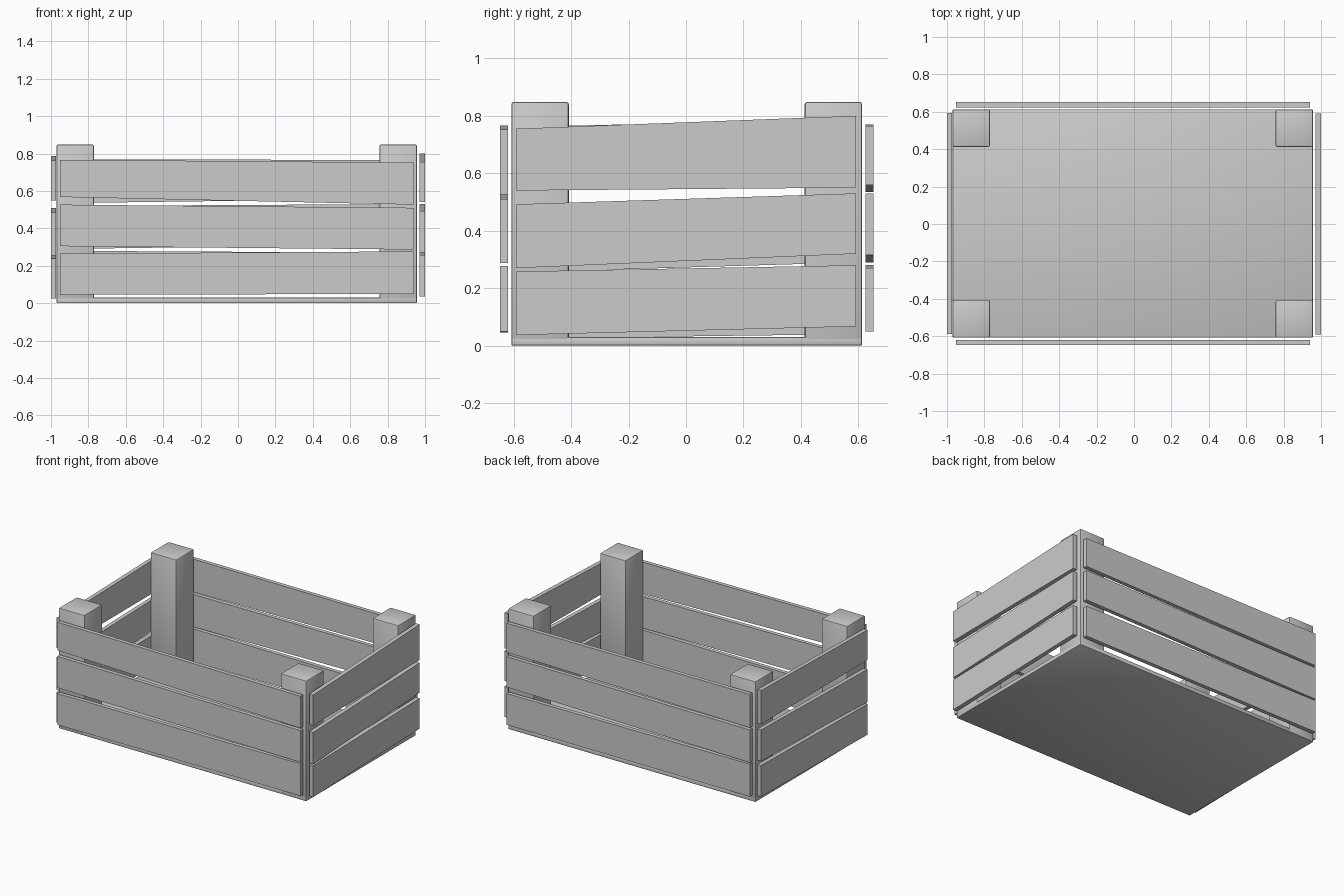
import bpy, bmesh

if "Cube" in bpy.data.objects:
    bpy.data.objects.remove(bpy.data.objects["Cube"])


def hexahedron(name, verts, bevel=0.0):
    """Solid from 8 corners: 4 around one end, then 4 around the other."""
    bm = bmesh.new()
    v = [bm.verts.new(p) for p in verts]
    for f in ((0, 1, 2, 3), (4, 5, 6, 7), (0, 1, 5, 4),
              (1, 2, 6, 5), (2, 3, 7, 6), (3, 0, 4, 7)):
        bm.faces.new([v[i] for i in f])
    bmesh.ops.recalc_face_normals(bm, faces=bm.faces)
    if bevel:
        bmesh.ops.bevel(bm, geom=bm.edges[:], offset=bevel, segments=2,
                        profile=0.5, affect='EDGES')
    mesh = bpy.data.meshes.new(name)
    bm.to_mesh(mesh)
    bm.free()
    obj = bpy.data.objects.new(name, mesh)
    bpy.context.collection.objects.link(obj)
    if bevel:
        bpy.context.view_layer.objects.active = obj
        obj.select_set(True)
        bpy.ops.object.shade_smooth_by_angle()
        obj.select_set(False)
    return obj


def box(name, x, y, z, bevel):
    return hexahedron(name, [(px, py, pz) for pz in z for px, py in
                             ((x[0], y[0]), (x[1], y[0]), (x[1], y[1]), (x[0], y[1]))], bevel)


def slat(name, axis, span, thick, start, end):
    """Crooked board along an axis; start and end are its z ranges at each end."""
    verts = []
    for s, (lo, hi) in zip(span, (start, end)):
        for t, z in ((thick[0], lo), (thick[1], lo), (thick[1], hi), (thick[0], hi)):
            verts.append((s, t, z) if axis == 'x' else (t, s, z))
    return hexahedron(name, verts)


# Base board and corner posts
X, Y = (-0.97, 0.957), (-0.608, 0.613)
box("base_board", X, Y, (0.0, 0.03), 0.006)
for xn, x in (("left", (X[0], X[0] + 0.2)), ("right", (X[1] - 0.2, X[1]))):
    for yn, y in (("front", (Y[0], Y[0] + 0.2)), ("back", (Y[1] - 0.2, Y[1]))):
        box(f"{yn}_{xn}_post", x, y, (0.003, 0.848), 0.008)

# Slightly crooked slats: (z range at the low end, z range at the high end), bottom to top
sides = {
    "front": ('x', (-0.953, 0.941), (-0.648, -0.620),
              [((0.045, 0.265), (0.05, 0.277)), ((0.305, 0.527), (0.287, 0.51)),
               ((0.568, 0.767), (0.527, 0.752))]),
    "back": ('x', (-0.953, 0.941), (0.624, 0.652),
             [((0.05, 0.28), (0.05, 0.27)), ((0.29, 0.52), (0.315, 0.53)),
              ((0.535, 0.77), (0.56, 0.765))]),
    "left": ('y', (-0.588, 0.594), (-1.0, -0.972),
             [((0.025, 0.24), (0.04, 0.26)), ((0.255, 0.485), (0.29, 0.51)),
              ((0.55, 0.762), (0.55, 0.787))]),
    "right": ('y', (-0.592, 0.592), (0.97, 1.0),
              [((0.037, 0.258), (0.067, 0.28)), ((0.27, 0.492), (0.32, 0.53)),
               ((0.54, 0.755), (0.55, 0.80))]),
}
for side, (axis, span, thick, rows) in sides.items():
    for row, (start, end) in zip(("lower", "middle", "upper"), rows):
        slat(f"{side}_{row}_slat", axis, span, thick, start, end)
